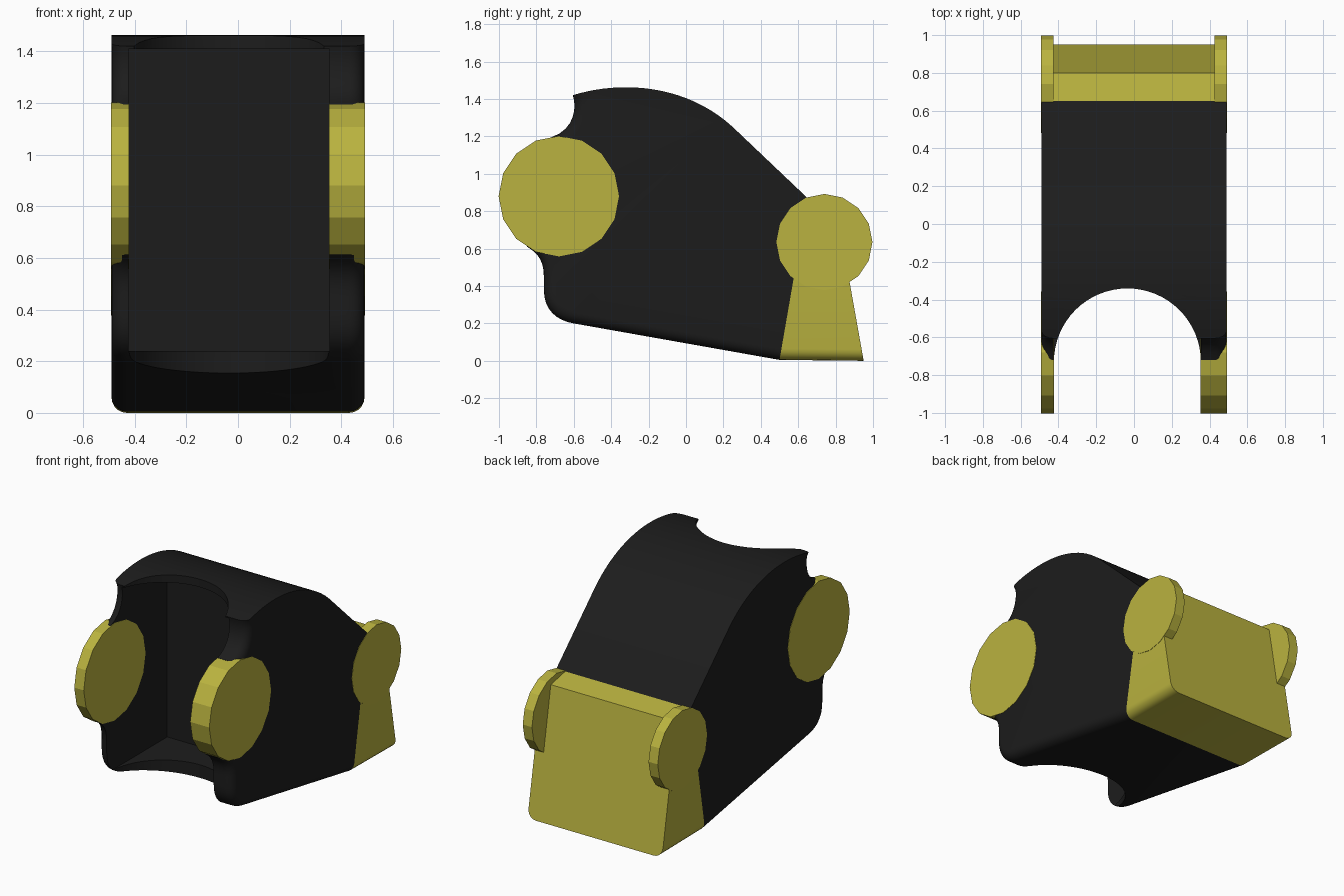
import bpy, bmesh, math

if "Cube" in bpy.data.objects:
    bpy.data.objects.remove(bpy.data.objects["Cube"])


def material(name, rgb):
    m = bpy.data.materials.new(name)
    m.diffuse_color = (*rgb, 1)
    m.use_nodes = True
    m.node_tree.nodes["Principled BSDF"].inputs["Base Color"].default_value = m.diffuse_color
    return m


DARK = material("dark_plastic", (0.012, 0.012, 0.012))
YELLOW = material("yellow", (0.49, 0.45, 0.05))


def bezier(a, b, c, d, n):
    pts = []
    for i in range(n + 1):
        t = i / n
        w = ((1 - t) ** 3, 3 * t * (1 - t) ** 2, 3 * t * t * (1 - t), t ** 3)
        pts.append(tuple(sum(k * p[j] for k, p in zip(w, (a, b, c, d))) for j in (0, 1)))
    return pts


def prism(name, profile, lo, hi, mat=None, rounded=(), radius=0.06, axis="x"):
    """Extrude a closed profile along x (profile is y,z) or z (profile is x,y).
    Cap edges whose index is in 'rounded' are bevelled."""
    bm = bmesh.new()
    n = len(profile)
    rings = []
    for h in (lo, hi):
        rings.append([bm.verts.new((h, a, b) if axis == "x" else (a, b, h)) for a, b in profile])
    for r in rings:
        bm.faces.new(r)
    for i in range(n):
        j = (i + 1) % n
        bm.faces.new((rings[0][i], rings[0][j], rings[1][j], rings[1][i]))
    bmesh.ops.recalc_face_normals(bm, faces=bm.faces[:])
    edges = [bm.edges.get((r[i], r[(i + 1) % n])) for r in rings for i in rounded]
    if edges:
        bmesh.ops.bevel(bm, geom=edges, offset=radius, segments=5, profile=0.5,
                        affect="EDGES", clamp_overlap=False)
    me = bpy.data.meshes.new(name)
    bm.to_mesh(me)
    bm.free()
    ob = bpy.data.objects.new(name, me)
    bpy.context.collection.objects.link(ob)
    if mat:
        me.materials.append(mat)
    return ob


def activate(ob):
    bpy.ops.object.select_all(action="DESELECT")
    ob.select_set(True)
    bpy.context.view_layer.objects.active = ob


def carve(ob, cutter):
    activate(ob)
    mod = ob.modifiers.new("carve", "BOOLEAN")
    mod.operation = "DIFFERENCE"
    mod.solver = "EXACT"
    mod.object = cutter
    bpy.ops.object.modifier_apply(modifier=mod.name)
    bpy.data.objects.remove(cutter)


def smooth(ob, angle=35):
    activate(ob)
    bpy.ops.object.shade_smooth_by_angle(angle=math.radians(angle))


def circle(cy, cz, r, n):
    return [(cy + r * math.cos(2 * math.pi * i / n), cz + r * math.sin(2 * math.pi * i / n))
            for i in range(n)]


# Dark body: side profile with rounded nose, disc recess and curved roof
front = (bezier((-0.6, 0.2), (-0.69, 0.215), (-0.76, 0.27), (-0.76, 0.38), 8)
         + bezier((-0.76, 0.45), (-0.76, 0.52), (-0.78, 0.57), (-0.85, 0.61), 6)
         + bezier((-0.72, 1.195), (-0.59, 1.24), (-0.585, 1.36), (-0.605, 1.42), 8))
roof = bezier((-0.605, 1.42), (-0.35, 1.50), (0.0, 1.48), (0.25, 1.25), 20)[1:]
profile = [(0.65, 0.87), (0.5, 0.005)] + front + roof
body = prism("body", profile, -0.49, 0.49, DARK, rounded=range(1, 1 + len(front)))

# Round scoop through floor and roof
scoop = [(-0.035 + 0.389 * math.cos(math.pi * i / 32), -0.73 + 0.389 * math.sin(math.pi * i / 32))
         for i in range(33)] + [(-0.424, -1.3), (0.354, -1.3)]
carve(body, prism("scoop_cutter", scoop, -0.5, 2, axis="z"))

# Deep square pocket between floor and roof
pocket = [(-1.3, 0.24), (-0.13, 0.24), (-0.13, 1.41), (-1.3, 1.41)]
carve(body, prism("pocket_cutter", pocket, -0.425, 0.355))
smooth(body)

# Yellow tail block with rounded lower edges
tail = prism("tail_block", [(0.5, 0.005), (0.95, 0.0), (0.80, 0.84), (0.65, 0.87)],
             -0.49, 0.49, YELLOW, rounded=[0])
smooth(tail)

# Front discs set in the cheeks, and rear discs on the tail
for name, x0, x1, cy, cz, r in (
        ("front_disc_left", -0.492, -0.423, -0.68, 0.88, 0.322),
        ("front_disc_right", 0.353, 0.492, -0.68, 0.88, 0.322),
        ("rear_disc_left", -0.492, -0.425, 0.74, 0.635, 0.257),
        ("rear_disc_right", 0.425, 0.492, 0.74, 0.635, 0.257)):
    prism(name, circle(cy, cz, r, 16), x0, x1, YELLOW)
